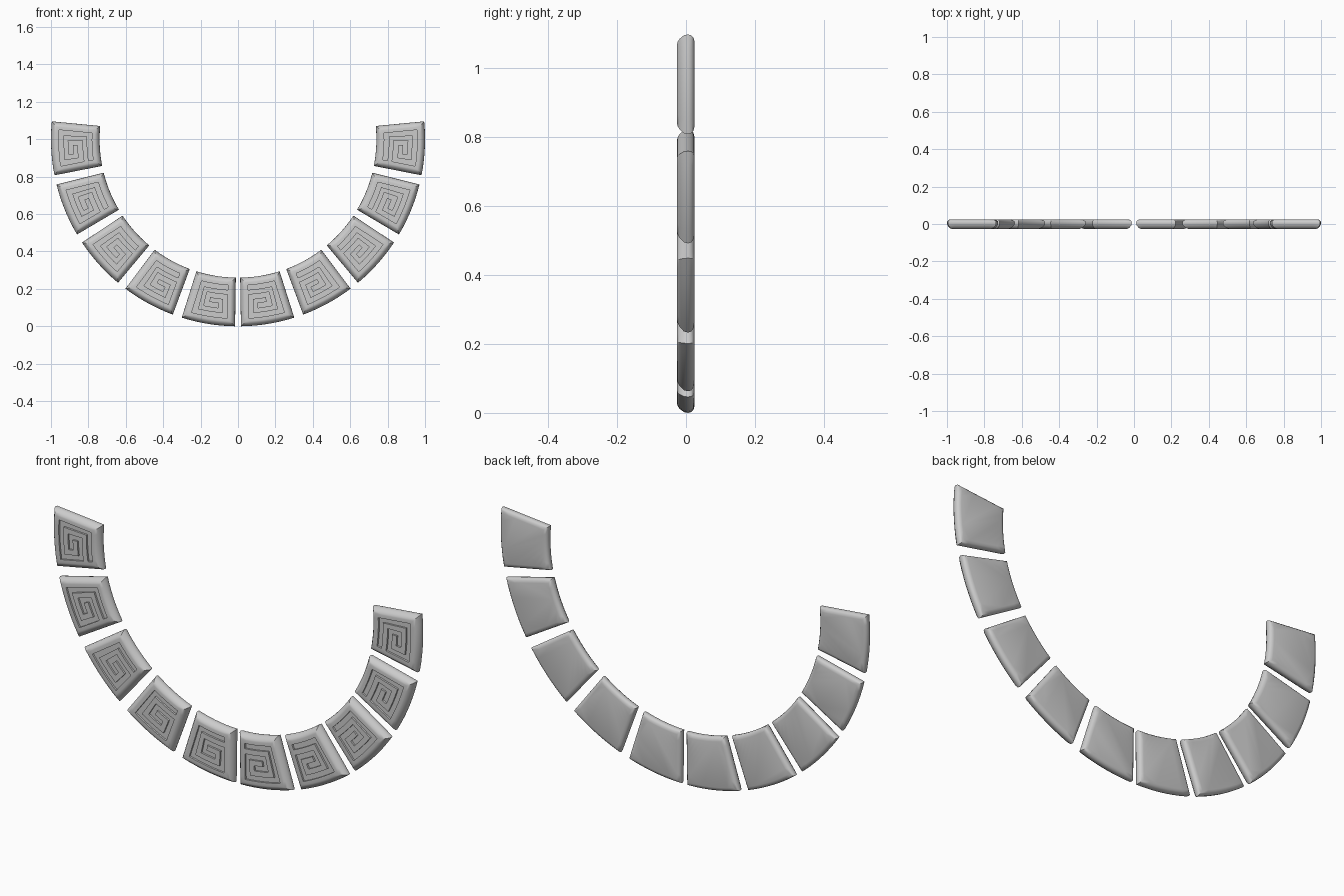
import bpy, bmesh, math

if "Cube" in bpy.data.objects:
    bpy.data.objects.remove(bpy.data.objects["Cube"])

R_IN, R_OUT = 0.74, 1.0
START, SPAN, PITCH = 0.9, 16.6, 19.5      # degrees measured from straight down
DEPTH = 0.009
FRONT = -0.026
# spiral key groove (1 = sunk)
KEY = ["1111111",
       "0000001",
       "1111101",
       "1000101",
       "1011101",
       "1000001",
       "1111111"]
N = 7
# edge profile: (inset from outline, y), running from back to front
RIM = [(0.020, 0.025), (0.009, 0.022), (0.002, 0.015), (0.0, 0.006), (0.002, -0.006),
       (0.012, -0.019), (0.020, -0.0245), (0.026, FRONT), (0.042, FRONT)]


def make_tile(index):
    a0 = math.radians(START + PITCH * index)
    a1 = a0 + math.radians(SPAN)

    def point(i, j, inset, y):
        r = R_IN + inset + (R_OUT - R_IN - 2 * inset) * j / N
        b = inset / r
        a = a0 + b + (a1 - a0 - 2 * b) * i / N
        return (r * math.sin(a), y, 1 - r * math.cos(a))

    bm = bmesh.new()

    def face(pts):
        bm.faces.new([bm.verts.new(p) for p in pts])

    # rounded rim, ring by ring
    loop = ([(i, 0) for i in range(N)] + [(N, j) for j in range(N)] +
            [(N - i, N) for i in range(N)] + [(0, N - j) for j in range(N)])
    face([point(i, j, *RIM[0]) for i, j in loop])
    for lo, hi in zip(RIM, RIM[1:]):
        for k, p in enumerate(loop):
            q = loop[(k + 1) % len(loop)]
            face([point(*p, *lo), point(*q, *lo), point(*q, *hi), point(*p, *hi)])

    # carved front panel
    inset = RIM[-1][0]

    def level(i, j):
        sunk = 0 <= i < N and 0 <= j < N and KEY[j][i] == "1"
        return FRONT + DEPTH if sunk else FRONT

    def wall(p, q, ya, yb):
        if ya != yb:
            face([point(*p, inset, ya), point(*q, inset, ya),
                  point(*q, inset, yb), point(*p, inset, yb)])

    for i in range(N + 1):
        for j in range(N + 1):
            y = level(i, j)
            if i < N and j < N:
                face([point(i, j, inset, y), point(i + 1, j, inset, y),
                      point(i + 1, j + 1, inset, y), point(i, j + 1, inset, y)])
            if j < N:
                wall((i, j), (i, j + 1), level(i - 1, j), y)
            if i < N:
                wall((i, j), (i + 1, j), level(i, j - 1), y)

    bmesh.ops.remove_doubles(bm, verts=bm.verts, dist=1e-5)
    bmesh.ops.recalc_face_normals(bm, faces=bm.faces)
    name = f"collar_tile_{index + 1}"
    mesh = bpy.data.meshes.new(name)
    bm.to_mesh(mesh)
    bm.free()
    obj = bpy.data.objects.new(name, mesh)
    bpy.context.collection.objects.link(obj)
    bpy.ops.object.select_all(action='DESELECT')
    obj.select_set(True)
    bpy.context.view_layer.objects.active = obj
    bpy.ops.object.shade_smooth_by_angle(angle=math.radians(40))
    # matching tile on the other side
    mirror = obj.modifiers.new("mirror", 'MIRROR')
    mirror.use_mirror_merge = False


for n in range(5):
    make_tile(n)
